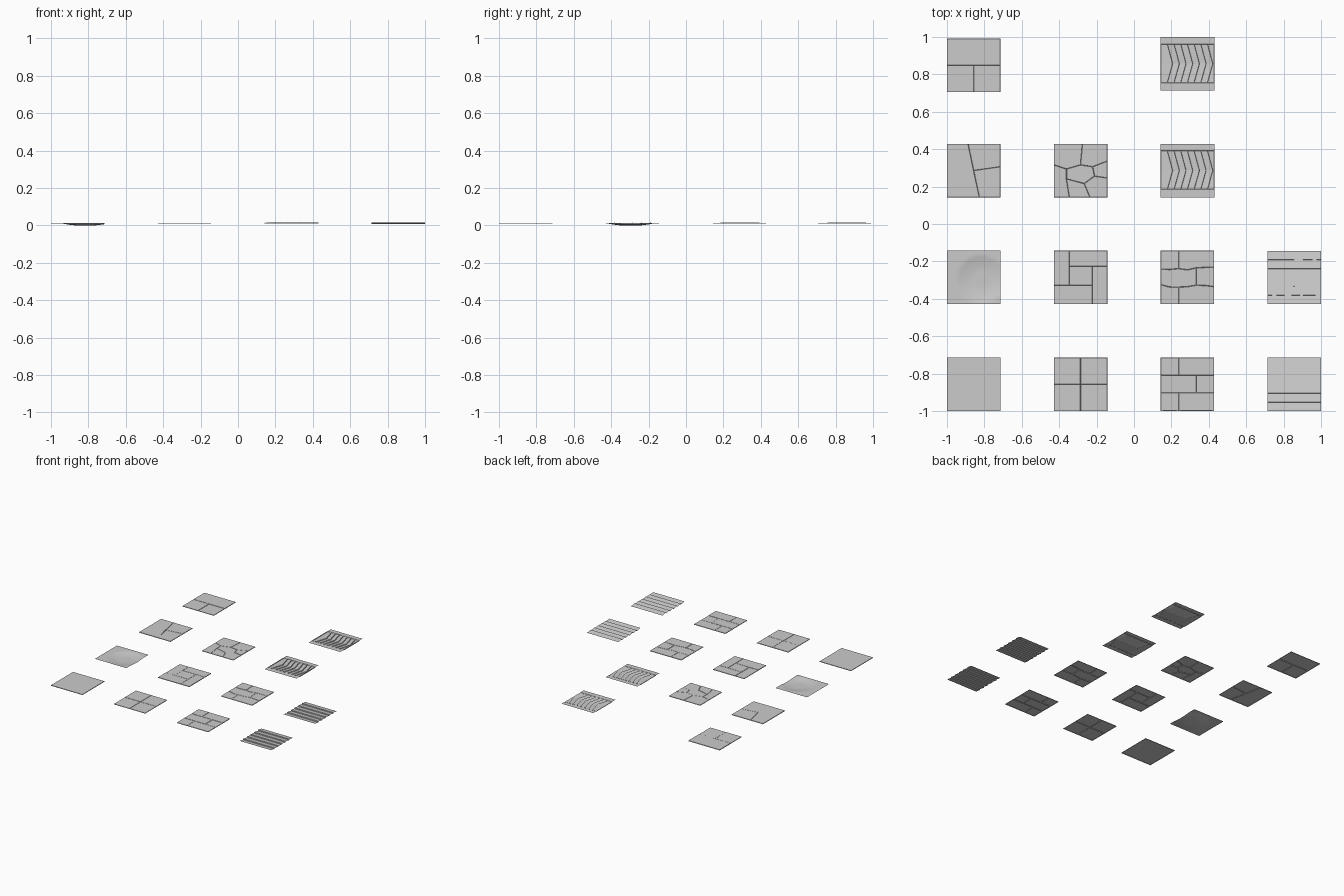
import bpy, bmesh, math, random

if "Cube" in bpy.data.objects:
    bpy.data.objects.remove(bpy.data.objects["Cube"])
random.seed(4)
H = 0.143              # half a tile
BASE, TOP = 0.009, 0.014
COLS = [-0.857, -0.286, 0.286, 0.857]


def finish(bm, name, col, row, dy=0.0):
    me = bpy.data.meshes.new(name)
    bm.to_mesh(me)
    bm.free()
    ob = bpy.data.objects.new(name, me)
    ob.location = (COLS[col], COLS[row] + dy, 0)
    bpy.context.collection.objects.link(ob)
    return ob


def paving(name, col, row, polys, dy=0.0, groove=0.002):
    """Flat pieces with chamfered joints, each at a slightly varied height."""
    bm = bmesh.new()
    for p in polys:
        f = bm.faces.new([bm.verts.new((x, y, BASE)) for x, y in p])
        f.normal_update()
        if f.normal.z < 0:
            f.normal_flip()
        bmesh.ops.inset_individual(bm, faces=[f], thickness=groove,
                                   depth=TOP - BASE - random.uniform(0, 0.0015))
    return finish(bm, name, col, row, dy)


def rect(x0, y0, x1, y1):
    return [(x0, y0), (x1, y0), (x1, y1), (x0, y1)]


def sheet(bm, rows):
    """Skin a grid of points given as rows."""
    vs = [[bm.verts.new(p) for p in r] for r in rows]
    for a, b in zip(vs, vs[1:]):
        for i in range(len(a) - 1):
            bm.faces.new((a[i], a[i + 1], b[i + 1], b[i]))
    bmesh.ops.recalc_face_normals(bm, faces=bm.faces)
    if sum(f.normal.z for f in bm.faces) < 0:
        bmesh.ops.reverse_faces(bm, faces=bm.faces)


# Plain tile
paving("plain_tile", 0, 0, [rect(-H, -H, H, H)], groove=0.0005)

# Tile with a rounded shallow basin
bm = bmesh.new()
N = 24
rows = []
for j in range(N + 1):
    r = []
    for i in range(N + 1):
        x, y = -H + 2 * H * i / N, -H + 2 * H * j / N
        d = math.hypot((x - 0.04) / 0.13, (y + 0.01) / 0.13)
        drop = max(0.0, 1 - d * d)
        r.append((x, y, 0.012 - 0.012 * min(1, 1.2 * drop)))
    rows.append(r)
sheet(bm, rows)
basin = finish(bm, "basin_tile", 0, 1)
basin.data.shade_smooth()

# Large slabs: diagonal joint and T joint
paving("split_slab", 0, 2, [
    [(-H, -H), (0.03, -H), (0.0, 0.0), (-0.03, H), (-H, H)],
    [(0.03, -H), (H, -H), (H, 0.02), (0.0, 0.0)],
    [(0.0, 0.0), (H, 0.02), (H, H), (-0.03, H)]])
paving("t_joint_slab", 0, 3, [
    rect(-H, 0.0, H, H), rect(-H, -H, 0, 0), rect(0, -H, H, 0)], dy=-0.009)

# Four square pavers
paving("square_pavers", 1, 0, [
    rect(-H, -H, 0, 0), rect(0, -H, H, 0), rect(-H, 0, 0, H), rect(0, 0, H, H)])

# Pinwheel pavers around a central stone
a, b, c, d = -0.06, -0.042, 0.064, 0.06
paving("pinwheel_pavers", 1, 1, [
    rect(a, b, c, d), rect(-H, -H, c, b), rect(c, -H, H, d),
    rect(a, d, H, H), rect(-H, b, a, H)])

# Irregular flagstones around a central stone
core = [(-0.075, -0.045), (0.02, -0.07), (0.075, -0.03),
        (0.065, 0.02), (0.0, 0.03), (-0.075, 0.008)]
rim = [(-0.06, -H), (0.05, -H), (H, -0.04), (H, 0.05), (0.01, H), (-H, 0.03)]
corners = {1: [(H, -H)], 3: [(H, H)], 4: [(-H, H)], 5: [(-H, -H)]}
stones = [core]
for i in range(6):
    k = (i + 1) % 6
    stones.append([core[i], rim[i]] + corners.get(i, []) + [rim[k], core[k]])
paving("flagstones", 1, 2, stones)


# Brick walls, straight and worn
def bricks(name, row, wobble):
    n = 6
    xs = [-H + 2 * H * i / n for i in range(n + 1)]
    ys = [-H, -0.045, 0.048, H]

    def line(k):
        w = wobble if 0 < k < 3 else 0
        return [(x, ys[k] + random.uniform(-w, w)) for x in xs]
    lines = [line(k) for k in range(4)]
    polys = []
    for k in range(3):
        s = 4 if k == 1 else 2
        for i0, i1 in ((0, s), (s, n)):
            polys.append(lines[k][i0:i1 + 1] + lines[k + 1][i0:i1 + 1][::-1])
    paving(name, 2, row, polys)


bricks("straight_bricks", 0, 0.0)
bricks("worn_bricks", 1, 0.008)


# Chevron panels: saw-toothed slats between two flat bands
def chevron(name, row):
    bm = bmesh.new()
    n, rows = 8, []
    for y, bend, amp in ((-H, 0, 0), (-0.102, 0, 0), (-0.1, 0, 1), (0, 0.028, 1),
                         (0.104, 0, 1), (0.106, 0, 0), (H, 0, 0)):
        r = []
        for i in range(n + 1):
            x = -H + 2 * H * i / n
            x += bend if 0 < i < n else 0
            r.append((x - 0.001, y, TOP + 0.001 * amp))
            r.append((x + 0.001, y, TOP - 0.005 * amp))
        rows.append(r)
    sheet(bm, rows)
    finish(bm, name, 2, row)


chevron("chevron_panel", 2)
chevron("worn_chevron_panel", 3)


# Shingle panels: overlapping courses stepping along y
def shingles(name, row, wobble):
    bm = bmesh.new()
    n, m, rows = 6, 8, []
    for k in range(n):
        y0, y1 = -H + 2 * H * k / n, -H + 2 * H * (k + 1) / n
        j = [random.uniform(-wobble, wobble) if k else 0 for _ in range(m + 1)]
        for y, z in ((y0, 0.0145), (y1 - 0.001, 0.007)):
            rows.append([(-H + 2 * H * i / m, y + (j[i] if y == y0 else 0), z)
                         for i in range(m + 1)])
    sheet(bm, rows)
    finish(bm, name, 3, row)


shingles("shingle_panel", 0, 0.0)
shingles("worn_shingle_panel", 1, 0.001)
